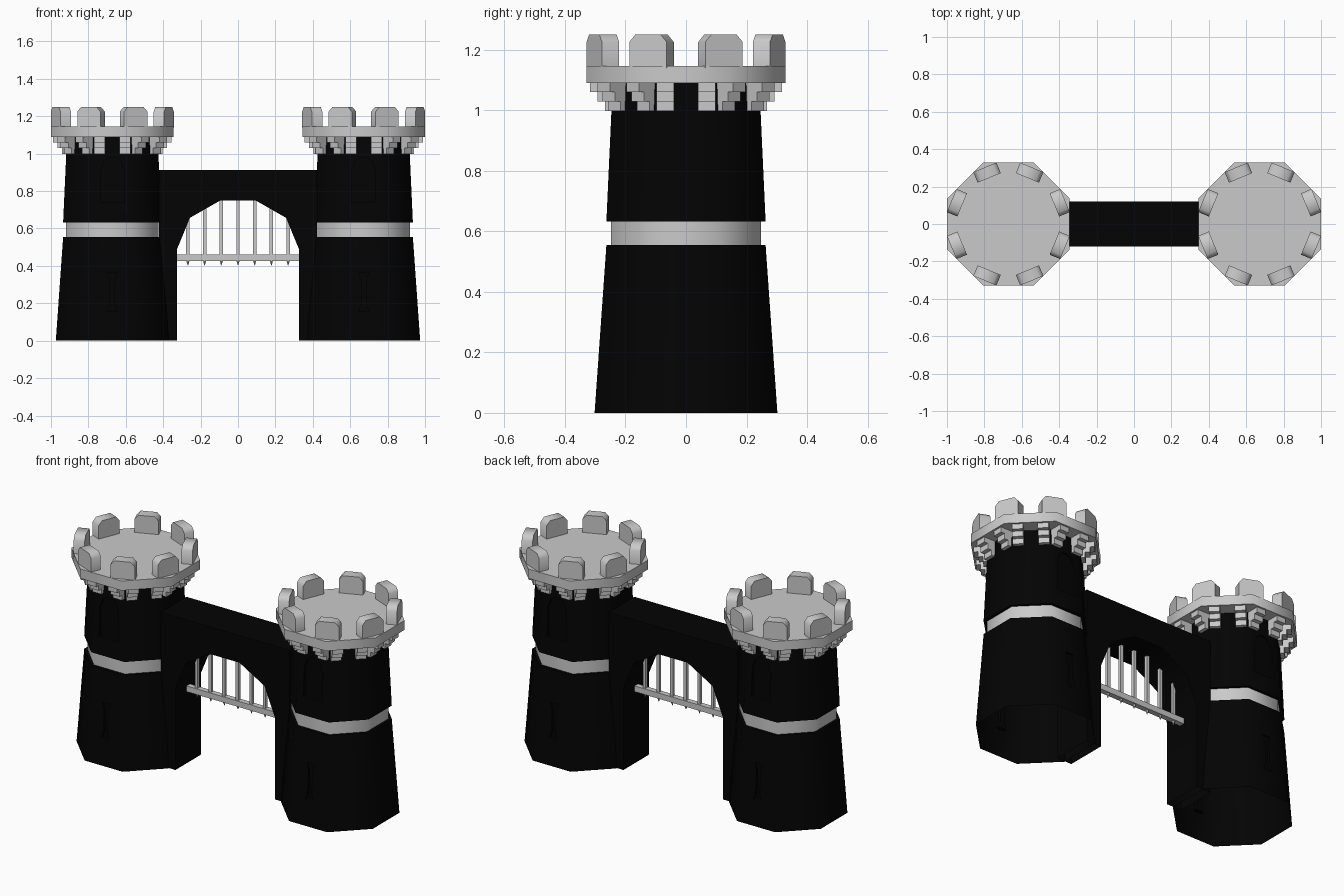
import bpy, bmesh, math
from mathutils import Matrix

cube = bpy.data.objects.get("Cube")
if cube:
    bpy.data.objects.remove(cube, do_unlink=True)


def material(name, value):
    m = bpy.data.materials.new(name)
    m.use_nodes = True
    col = (value, value, value, 1)
    m.diffuse_color = col
    m.node_tree.nodes["Principled BSDF"].inputs["Base Color"].default_value = col
    return m


DARK = material("black stone", 0.001)
GREY = material("grey stone", 0.59)
TOWER_X = 0.672
COS = math.cos(math.pi / 8)
parts = []


def finish(bm, name, mat, x=0):
    bmesh.ops.recalc_face_normals(bm, faces=bm.faces)
    mesh = bpy.data.meshes.new(name)
    bm.to_mesh(mesh)
    bm.free()
    mesh.materials.append(mat)
    ob = bpy.data.objects.new(name, mesh)
    ob.location.x = x
    bpy.context.collection.objects.link(ob)
    return ob


def part(bm, name, mat, x=0):
    ob = finish(bm, name, mat, x)
    parts.append(ob)
    return ob


def add_prism(bm, profile, y0, y1, matrix=Matrix()):
    """Extrude an x/z outline from y0 to y1."""
    face = bm.faces.new([bm.verts.new((x, y0, z)) for x, z in profile])
    ext = bmesh.ops.extrude_face_region(bm, geom=[face])["geom"]
    new = [v for v in ext if isinstance(v, bmesh.types.BMVert)]
    bmesh.ops.translate(bm, verts=new, vec=(0, y1 - y0, 0))
    bmesh.ops.transform(bm, matrix=matrix, verts=list(set(face.verts) | set(new)))


def add_box(bm, lo, hi, matrix=Matrix()):
    add_prism(bm, [(lo[0], lo[2]), (hi[0], lo[2]), (hi[0], hi[2]), (lo[0], hi[2])],
              lo[1], hi[1], matrix)


def add_cone(bm, sides, r0, r1, z0, z1, x=0, turn=0):
    place = Matrix.Translation((x, 0, (z0 + z1) / 2)) @ Matrix.Rotation(turn, 4, "Z")
    bmesh.ops.create_cone(bm, cap_ends=True, segments=sides, radius1=r0,
                          radius2=r1, depth=z1 - z0, matrix=place)


def octagon(name, mat, x, a0, a1, z0, z1):
    """Eight-sided block; a0 and a1 are centre-to-flat distances."""
    bm = bmesh.new()
    add_cone(bm, 8, a0 / COS, a1 / COS, z0, z1, turn=math.pi / 8)
    return part(bm, name, mat, x)


def cut_recess(ob, profile, depth_y):
    """Sink the outline into the front and back of a tower section."""
    bm = bmesh.new()
    for s in (-1, 1):
        add_prism(bm, profile, s * depth_y, s * 0.4)
    cutter = finish(bm, "recess_cutter", DARK, ob.location.x)
    cutter.hide_render = True
    mod = ob.modifiers.new("recess", "BOOLEAN")
    mod.operation, mod.solver, mod.object = "DIFFERENCE", "EXACT", cutter
    bpy.context.view_layer.objects.active = ob
    bpy.ops.object.modifier_apply(modifier=mod.name)
    bpy.data.objects.remove(cutter, do_unlink=True)


def open_bottom(ob):
    """Remove the faces lying on the ground so the part is hollow below."""
    bm = bmesh.new()
    bm.from_mesh(ob.data)
    floor = [f for f in bm.faces if f.calc_center_median().z < 0.001]
    bmesh.ops.delete(bm, geom=floor, context="FACES")
    bm.to_mesh(ob.data)
    bm.free()


def mirrored(half):
    return half + [(-x, z) for x, z in reversed(half)]


SLIT = mirrored([(0.026, 0.155), (0.013, 0.2), (0.013, 0.32), (0.026, 0.365)])
WINDOW = mirrored([(0.062, 0.74), (0.062, 0.91), (0.043, 0.96), (0.015, 0.98)])
MERLON = mirrored([(0.067, 1.14), (0.067, 1.225), (0.045, 1.25)])

for side, x in (("left", TOWER_X), ("right", -TOWER_X)):
    # Tower body
    base = octagon(side + "_tower_base", DARK, x, 0.302, 0.263, 0, 0.554)
    cut_recess(base, SLIT, 0.268)
    open_bottom(base)
    octagon(side + "_tower_band", GREY, x, 0.247, 0.247, 0.55, 0.64)
    upper = octagon(side + "_tower_upper", DARK, x, 0.263, 0.242, 0.633, 1.092)
    cut_recess(upper, WINDOW, 0.238)
    octagon(side + "_tower_platform", GREY, x, 0.328, 0.328, 1.09, 1.146)

    # Stepped corbels, two under each side of the platform
    bm = bmesh.new()
    for k in range(8):
        spin = Matrix.Rotation(k * math.pi / 4, 4, "Z")
        for t in (-0.068, 0.068):
            for step, reach in enumerate((0.268, 0.293, 0.317)):
                z = 0.998 + step * 0.031
                add_box(bm, (t - 0.029, 0.2, z), (t + 0.029, reach, z + 0.031), spin)
    part(bm, side + "_tower_corbels", GREY, x)

    # Battlements on the platform corners
    bm = bmesh.new()
    for k in range(8):
        spin = Matrix.Rotation((k + 0.5) * math.pi / 4, 4, "Z")
        add_prism(bm, MERLON, 0.267, 0.328, spin)
    part(bm, side + "_tower_battlements", GREY, x)

# Gate wall with a faceted arch, ending at the tower flanks
arch = mirrored([(0.327, 0), (0.327, 0.487), (0.257, 0.657), (0.094, 0.75)])
outline = [(0.423, 0), (0.423, 0.912), (-0.423, 0.912), (-0.423, 0)] + arch[::-1]
bm = bmesh.new()
add_prism(bm, outline, -0.12, 0.12)
bmesh.ops.triangulate(bm, faces=[f for f in bm.faces if len(f.verts) > 4])
open_bottom(part(bm, "gate_wall", DARK))

# Raised portcullis: crossbar, uprights and spikes
bm = bmesh.new()
add_box(bm, (-0.335, -0.016, 0.426), (0.335, 0.016, 0.46))
for i in range(-3, 4):
    x = i * 0.0893
    top = (0.77, 0.77, 0.72, 0.67)[abs(i)]
    add_box(bm, (x - 0.009, -0.009, 0.45), (x + 0.009, 0.009, top))
    add_cone(bm, 6, 0.001, 0.011, 0.402, 0.43, x)
part(bm, "portcullis", GREY)

# Soften the octagon corners, keep the right-angled edges crisp
bpy.ops.object.select_all(action="DESELECT")
for ob in parts:
    ob.select_set(True)
bpy.context.view_layer.objects.active = parts[0]
bpy.ops.object.shade_smooth_by_angle(angle=math.radians(50))
